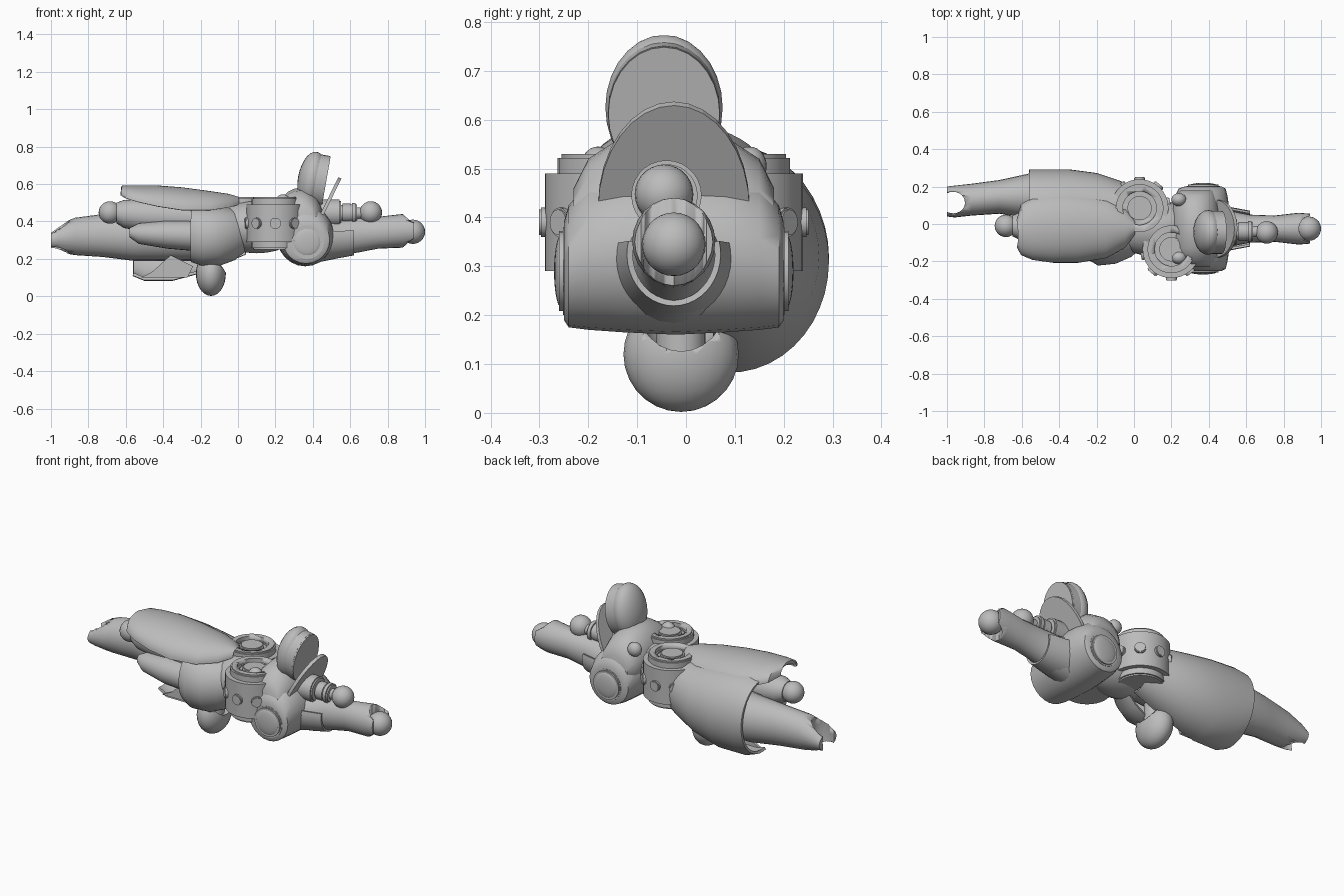
import bpy, bmesh, math
from mathutils import Vector, Matrix

default_cube = bpy.data.objects.get("Cube")
if default_cube:
    bpy.data.objects.remove(default_cube, do_unlink=True)

grey = bpy.data.materials.new("plain grey")
grey.use_nodes = True
grey.diffuse_color = (0.5, 0.5, 0.5, 1)
grey.node_tree.nodes["Principled BSDF"].inputs["Base Color"].default_value = grey.diffuse_color


def finish(name, bm, smooth=True, thickness=0.0):
    """Turn a bmesh into a named, shaded object."""
    bmesh.ops.recalc_face_normals(bm, faces=bm.faces)
    mesh = bpy.data.meshes.new(name)
    bm.to_mesh(mesh)
    bm.free()
    obj = bpy.data.objects.new(name, mesh)
    bpy.context.collection.objects.link(obj)
    mesh.materials.append(grey)
    bpy.ops.object.select_all(action="DESELECT")
    obj.select_set(True)
    bpy.context.view_layer.objects.active = obj
    if thickness:
        solid = obj.modifiers.new("thickness", "SOLIDIFY")
        solid.thickness = thickness
        solid.offset = 0
        bpy.ops.object.modifier_apply(modifier=solid.name)
    if smooth:
        bpy.ops.object.shade_smooth_by_angle(angle=math.radians(40))
    return obj


def loft(name, sections, axis="x", arc=None, steps=24, thickness=0.0):
    """Skin ellipses (along, centre a, centre b, radius a, radius b); an arc gives an open shell."""
    bm = bmesh.new()
    start, end = arc or (0, 360)
    count = steps + 1 if arc else steps
    rings = []
    for along, ca, cb, ra, rb in sections:
        ring = []
        for i in range(count):
            angle = math.radians(start + (end - start) * i / steps)
            a, b = ca + ra * math.cos(angle), cb + rb * math.sin(angle)
            ring.append(bm.verts.new((along, a, b) if axis == "x" else (a, along, b)))
        rings.append(ring)
    for first, second in zip(rings, rings[1:]):
        for i in range(steps):
            j = (i + 1) % count
            bm.faces.new((first[i], first[j], second[j], second[i]))
    if not arc:
        bm.faces.new(rings[0])
        bm.faces.new(rings[-1])
    return finish(name, bm, thickness=thickness)


def ball(name, centre, radii):
    bm = bmesh.new()
    bmesh.ops.create_uvsphere(bm, u_segments=24, v_segments=14, radius=1)
    bmesh.ops.scale(bm, vec=radii, verts=bm.verts)
    bmesh.ops.translate(bm, vec=centre, verts=bm.verts)
    return finish(name, bm)


def rod(name, centre, direction, radius, length, bevel=0.008):
    """Bevelled cylinder pointing along a direction."""
    bm = bmesh.new()
    bmesh.ops.create_cone(bm, cap_ends=True, segments=28, radius1=radius, radius2=radius, depth=length)
    rims = [e for e in bm.edges if any(len(f.verts) > 4 for f in e.link_faces)]
    bmesh.ops.bevel(bm, geom=rims, offset=bevel, segments=2, affect="EDGES")
    turn = Vector(direction).to_track_quat("Z", "Y").to_matrix().to_4x4()
    bmesh.ops.transform(bm, matrix=Matrix.Translation(centre) @ turn, verts=bm.verts)
    return finish(name, bm)


def plate(name, outline, place, thickness):
    """Flat outline mapped into space by a function."""
    bm = bmesh.new()
    bm.faces.new([bm.verts.new(place(u, v)) for u, v in outline])
    return finish(name, bm, False, thickness)


def carve(obj, cutter):
    """Cut one object from another and discard the cutter."""
    cutter.hide_render = True
    cut = obj.modifiers.new("socket", "BOOLEAN")
    cut.object = cutter
    cut.solver = "EXACT"
    bpy.context.view_layer.objects.active = obj
    bpy.ops.object.modifier_apply(modifier=cut.name)
    bpy.data.objects.remove(cutter, do_unlink=True)


# Head: rounded barrel across the body, a narrower crown, and hubs on both sides
loft("head", [(-0.25, 0.37, 0.29, 0.1, 0.1), (-0.24, 0.365, 0.3, 0.125, 0.125),
              (-0.2, 0.36, 0.32, 0.14, 0.15), (-0.13, 0.36, 0.325, 0.15, 0.16),
              (-0.02, 0.36, 0.325, 0.155, 0.165), (0.08, 0.36, 0.325, 0.15, 0.16),
              (0.15, 0.36, 0.32, 0.14, 0.15), (0.19, 0.365, 0.3, 0.125, 0.125),
              (0.2, 0.37, 0.29, 0.1, 0.1)], axis="y")
loft("crown", [(-0.23, 0.34, 0.39, 0.09, 0.07), (-0.2, 0.33, 0.4, 0.11, 0.12),
               (-0.13, 0.33, 0.41, 0.125, 0.155), (-0.02, 0.33, 0.41, 0.13, 0.17),
               (0.08, 0.33, 0.41, 0.125, 0.155), (0.15, 0.33, 0.4, 0.11, 0.12),
               (0.18, 0.34, 0.39, 0.09, 0.07)], axis="y")
for side, y in ((-1, -0.245), (1, 0.195)):
    label = "left" if side > 0 else "right"
    rod("hub_rim_" + label, (0.37, y, 0.29), (0, side, 0), 0.09, 0.03)
    ball("hub_dome_" + label, (0.37, y + side * 0.01, 0.29), (0.075, 0.015, 0.075))
    ball("head_knob_" + label, (0.24, -0.025 + side * 0.155, 0.505), (0.04, 0.035, 0.04))

# Snout with a ball held in the open tip
snout = loft("snout", [(0.42, -0.025, 0.3, 0.13, 0.12), (0.52, -0.025, 0.305, 0.095, 0.105),
                       (0.62, -0.025, 0.325, 0.075, 0.095), (0.75, -0.025, 0.34, 0.07, 0.085),
                       (0.88, -0.025, 0.35, 0.085, 0.09), (0.94, -0.025, 0.35, 0.08, 0.08)])
carve(snout, rod("socket_cutter", (0.95, -0.025, 0.34), (0, 0, 1), 0.068, 0.4))
loft("snout_collar", [(0.46, -0.025, 0.315, 0.12, 0.115), (0.54, -0.025, 0.32, 0.105, 0.11),
                      (0.62, -0.025, 0.325, 0.09, 0.1)], arc=(-195, 15), thickness=0.012)
ball("snout_ball", (0.935, -0.025, 0.345), (0.065, 0.065, 0.065))

# Upper nozzle
for i, (x, radius, length) in enumerate([(0.48, 0.072, 0.14), (0.58, 0.05, 0.06),
                                         (0.62, 0.055, 0.035), (0.65, 0.03, 0.06)]):
    rod(f"nozzle_ring_{i}", (x, -0.04, 0.445), (1, 0, 0), radius, length)
ball("nozzle_ball", (0.71, -0.045, 0.448), (0.06, 0.06, 0.06))

# Crest: thick rounded lobe with a flat disc on its face
crest = ball("crest", (0, 0, 0), (0.075, 0.12, 0.15))
disc = rod("crest_face", (0.045, 0, 0), (1, 0, 0), 1, 0.065)
disc.scale = (1, 0.115, 0.14)
for part in (crest, disc):
    part.location = (0.395, -0.045, 0.625)
    part.rotation_euler = (0, math.radians(10), 0)

# Visor: tilted half disc
arch = [(0.155 * math.cos(math.pi * i / 16), math.sin(math.pi * i / 16)) for i in range(17)]
plate("visor", arch, lambda u, v: (0.44 + 0.105 * v, u - 0.025, 0.42 + 0.213 * v), 0.018)

# Torso core and the two riveted shoulder drums
ball("torso", (0.1, -0.02, 0.37), (0.24, 0.15, 0.14))
loft("waist", [(-0.22, 0, 0.36, 0.13, 0.13), (0, 0, 0.37, 0.12, 0.12), (0.14, 0, 0.37, 0.1, 0.11)])
for label, x, y, facing in (("left", 0.03, 0.085, 90), ("right", 0.2, -0.135, -90)):
    drum = rod("drum_" + label, (x, y, 0.39), (0, 0, 1), 0.128, 0.28)
    carve(drum, rod("well_cutter", (x, y, 0.55), (0, 0, 1), 0.09, 0.1))
    rod("drum_centre_" + label, (x, y, 0.5), (0, 0, 1), 0.065, 0.05)
    bm = bmesh.new()
    columns = []
    for i in range(25):
        angle = math.radians(facing - 110 + 220 * i / 24)
        px, py = x + 0.14 * math.cos(angle), y + 0.14 * math.sin(angle)
        columns.append([bm.verts.new((px, py, z)) for z in (0.29, 0.49)])
    for a, b in zip(columns, columns[1:]):
        bm.faces.new((a[0], b[0], b[1], a[1]))
    finish("drum_shield_" + label, bm, thickness=0.028)
    for i, turn in enumerate((-80, -40, 0, 40, 80)):
        angle = math.radians(facing + turn)
        out = Vector((math.cos(angle), math.sin(angle), 0))
        rod(f"rivet_{label}_{i}", Vector((x, y, 0.39)) + out * 0.152, out, 0.03, 0.028, 0.004)

# Back shell over the inner leg
loft("back_shell", [(-0.62, -0.05, 0.54, 0.07, 0.045), (-0.6, -0.03, 0.525, 0.13, 0.06),
                    (-0.54, -0.025, 0.505, 0.16, 0.08), (-0.43, -0.02, 0.48, 0.18, 0.105),
                    (-0.3, -0.02, 0.46, 0.18, 0.115), (-0.15, -0.02, 0.46, 0.155, 0.095),
                    (-0.05, -0.02, 0.475, 0.1, 0.065), (0, -0.02, 0.49, 0.03, 0.035)],
     arc=(0, 180), thickness=0.015)

# Inner leg, ball tip and the slim pod beneath it
loft("inner_leg", [(-0.65, -0.01, 0.445, 0.055, 0.055), (-0.61, -0.01, 0.44, 0.075, 0.075),
                   (-0.45, -0.01, 0.43, 0.09, 0.095), (-0.15, -0.01, 0.42, 0.11, 0.11)])
ball("inner_leg_ball", (-0.685, -0.01, 0.448), (0.06, 0.06, 0.06))
loft("lower_pod", [(-0.58, -0.08, 0.34, 0.025, 0.025), (-0.53, -0.08, 0.335, 0.06, 0.055),
                   (-0.38, -0.09, 0.33, 0.08, 0.075), (-0.15, -0.08, 0.32, 0.09, 0.085)])

# Outer leg with a forked tip
leg = loft("outer_leg", [(-1, 0.12, 0.3, 0.08, 0.05), (-0.96, 0.12, 0.31, 0.085, 0.075),
                         (-0.87, 0.13, 0.32, 0.085, 0.1), (-0.72, 0.145, 0.325, 0.09, 0.115),
                         (-0.56, 0.15, 0.32, 0.12, 0.13), (-0.2, 0.12, 0.33, 0.13, 0.14)])
carve(leg, ball("fork_cutter", (-0.965, 0.115, 0.31), (0.07, 0.06, 0.2)))

# Open sleeve wrapped around the outer leg
loft("leg_sleeve", [(-0.56, 0.1, 0.32, 0.185, 0.205), (-0.5, 0.09, 0.315, 0.195, 0.225),
                    (-0.35, 0.09, 0.31, 0.195, 0.22), (-0.2, 0.09, 0.32, 0.175, 0.19),
                    (-0.08, 0.08, 0.34, 0.145, 0.16), (0.04, 0.07, 0.36, 0.1, 0.13)],
     arc=(-100, 100), thickness=0.015)
plate("sleeve_point", [(-0.52, 0.1), (-0.46, 0.13), (-0.36, 0.22), (-0.24, 0.16), (-0.27, 0.1)],
      lambda u, v: (u, 0.05, v), 0.015)

# Curved side flap and the rounded foot below it
loft("side_flap", [(-0.25, -0.08, 0.33, 0.1, 0.14), (-0.19, -0.08, 0.32, 0.135, 0.15),
                   (-0.1, -0.07, 0.32, 0.135, 0.15), (-0.02, -0.05, 0.33, 0.12, 0.13),
                   (0.04, -0.03, 0.34, 0.09, 0.09)], arc=(90, 290), thickness=0.015)
foot = ball("foot", (-0.145, -0.01, 0.12), (0.08, 0.118, 0.118))
carve(foot, ball("foot_hollow_cutter", (-0.11, -0.01, 0.21), (0.12, 0.085, 0.09)))
rod("ankle", (-0.14, -0.01, 0.2), (0, 0, 1), 0.05, 0.2)
